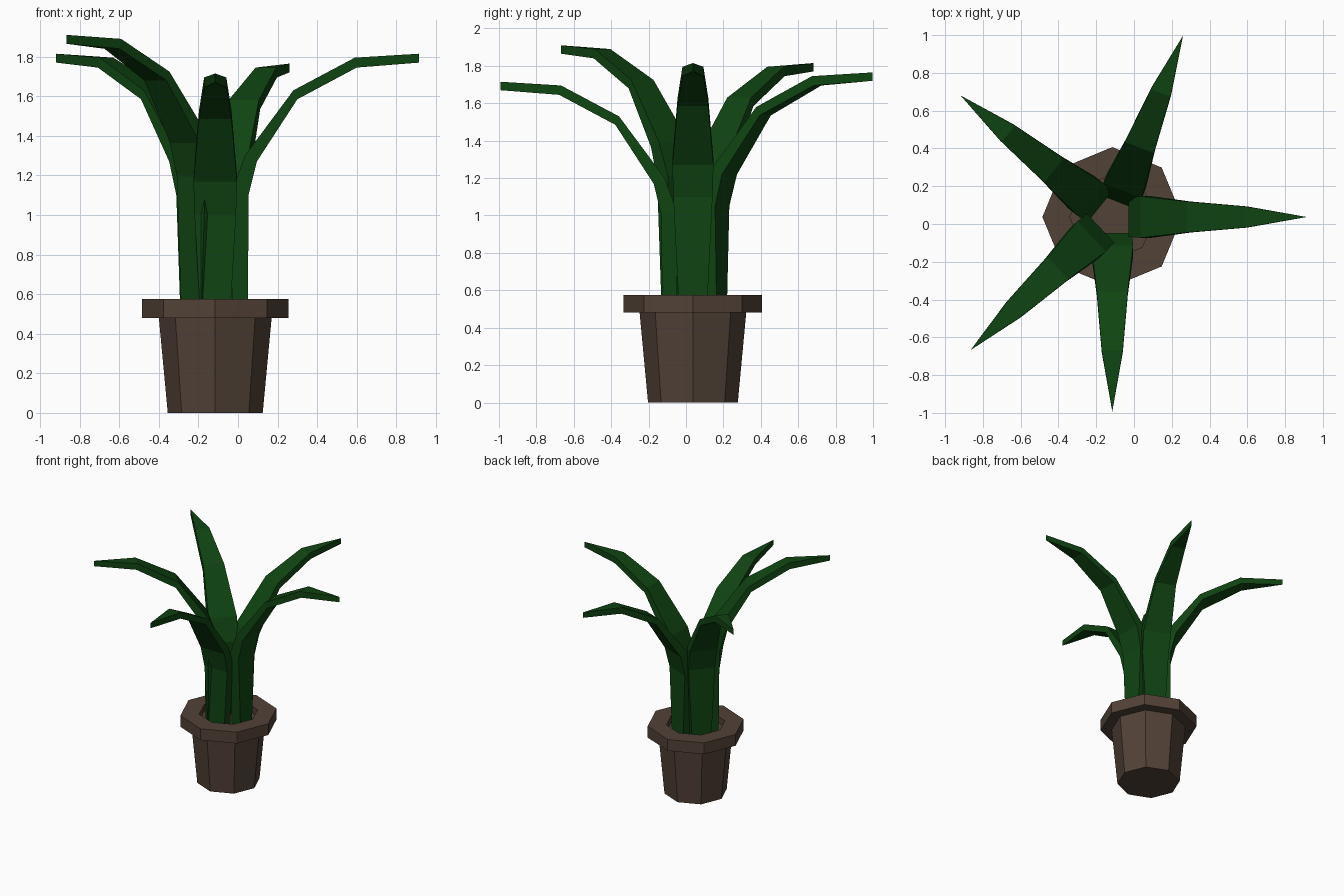
import bpy, bmesh, math
from mathutils import Vector, Matrix

if "Cube" in bpy.data.objects:
    bpy.data.objects.remove(bpy.data.objects["Cube"])

CX, CY = -0.115, 0.037   # pot axis


def material(name, rgb):
    m = bpy.data.materials.new(name)
    m.diffuse_color = (*rgb, 1)
    m.use_nodes = True
    m.node_tree.nodes["Principled BSDF"].inputs["Base Color"].default_value = m.diffuse_color
    return m


CLAY = material("brown clay", (0.085, 0.054, 0.038))
LEAF = material("dark green leaf", (0.005, 0.058, 0.006))


def finish(name, bm, mat):
    bmesh.ops.recalc_face_normals(bm, faces=bm.faces)
    me = bpy.data.meshes.new(name)
    bm.to_mesh(me)
    bm.free()
    me.materials.append(mat)
    ob = bpy.data.objects.new(name, me)
    bpy.context.collection.objects.link(ob)
    return ob


# Octagonal pot: outer wall, rim, inner wall and soil in one turned profile
def build_pot():
    bm = bmesh.new()
    profile = [(0.24, 0), (0.285, 0.48), (0.37, 0.48), (0.37, 0.575),
               (0.225, 0.575), (0.225, 0.52)]
    rings = []
    for r, z in profile:
        rings.append([bm.verts.new((CX + r * math.cos(i * math.pi / 4),
                                    CY + r * math.sin(i * math.pi / 4), z))
                      for i in range(8)])
    for a, b in zip(rings, rings[1:]):
        for i in range(8):
            j = (i + 1) % 8
            bm.faces.new((a[i], a[j], b[j], b[i]))
    bm.faces.new(rings[0])
    bm.faces.new(rings[-1])
    finish("pot", bm, CLAY)


# Arching leaf: rectangular sections (outer r, outer z, inner r, inner z, half width)
SECTIONS = [
    (0.165, 0.40, 0.085, 0.40, 0.070),
    (0.168, 1.00, 0.085, 1.02, 0.105),
    (0.210, 1.17, 0.150, 1.20, 0.110),
    (0.415, 1.485, 0.395, 1.53, 0.082),
    (0.715, 1.645, 0.705, 1.695, 0.056),
]
TIP = (1.03, 1.67, 1.03, 1.715)


def build_leaf(name, degrees, lift):
    bm = bmesh.new()
    rings = []
    for k, (ro, zo, ri, zi, w) in enumerate(SECTIONS):
        up = 0 if k == 0 else lift
        rings.append([bm.verts.new(p) for p in (
            (ro, -w, zo + up), (ro, w, zo + up),
            (ri, w, zi + up), (ri, -w, zi + up))])
    for a, b in zip(rings, rings[1:]):
        for i in range(4):
            j = (i + 1) % 4
            bm.faces.new((a[i], a[j], b[j], b[i]))
    bm.faces.new(rings[0])
    # pointed end with a short upright edge
    low = bm.verts.new((TIP[0], 0, TIP[1] + lift))
    top = bm.verts.new((TIP[2], 0, TIP[3] + lift))
    a = rings[-1]
    bm.faces.new((a[0], a[1], low))
    bm.faces.new((a[2], a[3], top))
    bm.faces.new((a[1], a[2], top, low))
    bm.faces.new((a[3], a[0], low, top))
    bm.transform(Matrix.Translation(Vector((CX, CY, 0)))
                 @ Matrix.Rotation(math.radians(degrees), 4, 'Z'))
    finish(name, bm, LEAF)


build_pot()
for name, angle, lift in [("right_leaf", 0, 0.1), ("back_leaf", 68.7, 0.05),
                          ("back_left_leaf", 141.3, 0.1),
                          ("front_left_leaf", 223.2, 0.195),
                          ("front_leaf", 270, 0.0)]:
    build_leaf(name, angle, lift)
